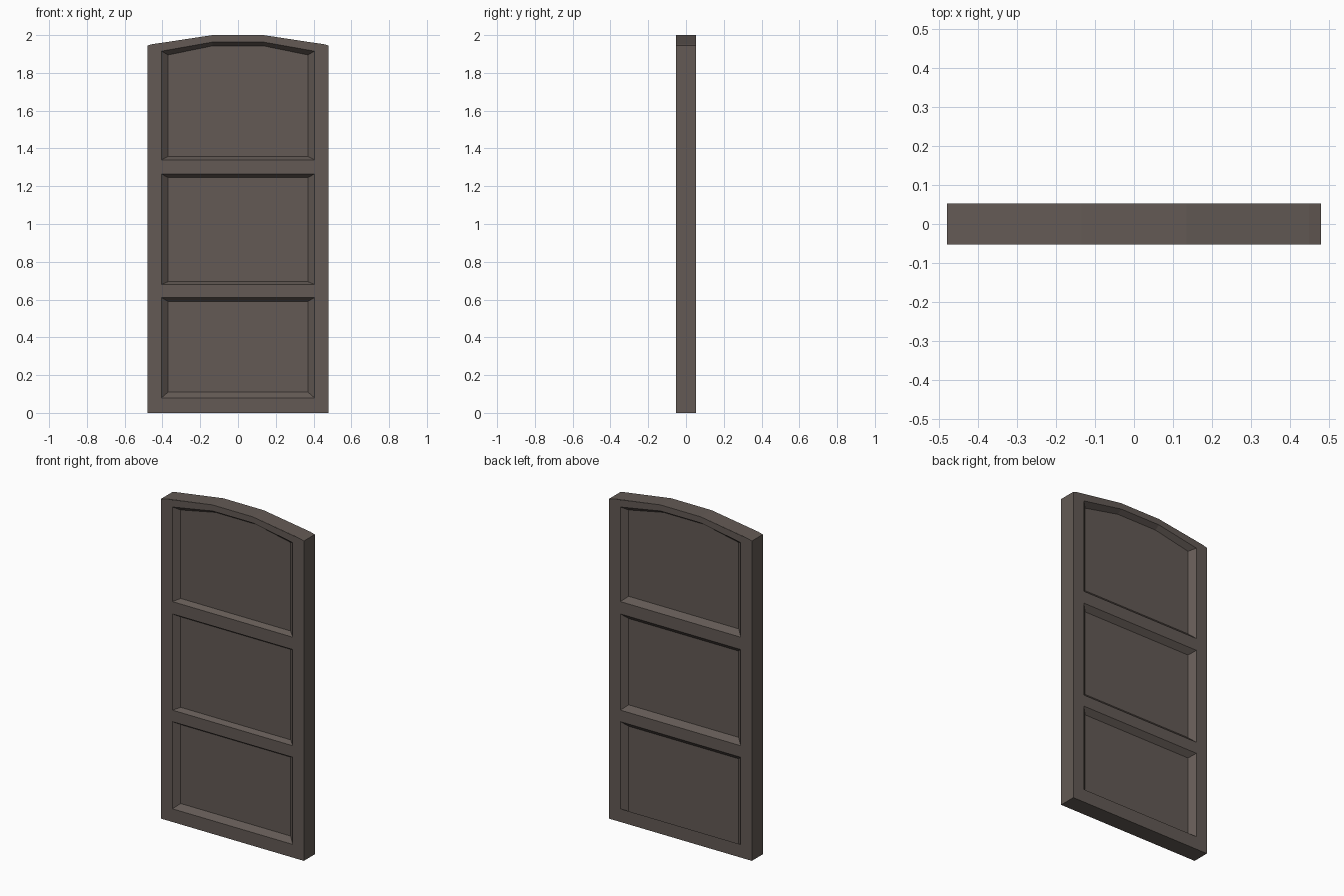
import bpy
import bmesh

cube = bpy.data.objects.get("Cube")
if cube:
    bpy.data.objects.remove(cube, do_unlink=True)

wood = bpy.data.materials.new("dark_grey_brown")
wood.use_nodes = True
colour = (0.125, 0.102, 0.09, 1)
wood.diffuse_color = colour
wood.node_tree.nodes["Principled BSDF"].inputs["Base Color"].default_value = colour

W, T, D = 0.48, 0.0525, 0.03      # half width, half thickness, recess depth
PX, IX = 0.405, 0.37              # half width of panel opening and panel floor
CROWN = 0.135                     # half width of the flat part of the arch
outline = [(-W, 0), (W, 0), (W, 1.945), (0.45, 1.953), (CROWN, 2),
           (-CROWN, 2), (-0.45, 1.953), (-W, 1.945)]


def panel(x, low, high, rise=0):
    """Panel loop, counter-clockwise; a rise gives it an arched top."""
    loop = [(-x, low), (x, low), (x, high)]
    if rise:
        loop += [(CROWN, high + rise), (-CROWN, high + rise)]
    return loop + [(-x, high)]


openings = [(0.08, 0.61, 0), (0.68, 1.265, 0), (1.34, 1.915, 0.048)]
# Height of the bevel below and above each panel
front_bevels = [(0.03, 0.02), (0.015, 0.02), (0.017, 0.02)]
back_bevels = [(-0.02, 0.03), (0.03, 0.03), (0.03, 0.02)]

bm = bmesh.new()


def face(points, flip=False):
    verts = [bm.verts.new(p) for p in points]
    bm.faces.new(verts[::-1] if flip else verts)


def side(sign, bevels):
    """One face of the door: stiles, rails, crown and recessed panels."""
    back = sign > 0

    def flat(points, y):
        face([(x, y, z) for x, z in points], back)

    y_out, y_in = sign * T, sign * (T - D)
    top = 1.959
    # Stiles
    stile = [(PX, 0), (W, 0), (W, 1.945), (0.45, 1.953), (PX, top)]
    flat(stile, y_out)
    flat([(-x, z) for x, z in reversed(stile)], y_out)
    # Rails below each opening
    low = 0
    for z0, z1, rise in openings:
        flat(panel(PX, low, z0), y_out)
        low = z1
    # Arched crown in three strips
    under = openings[-1][1]
    over = under + openings[-1][2]
    for a, b in (((-PX, under, top), (-CROWN, over, 2)),
                 ((-CROWN, over, 2), (CROWN, over, 2)),
                 ((CROWN, over, 2), (PX, under, top))):
        flat([(a[0], a[1]), (b[0], b[1]), (b[0], b[2]), (a[0], a[2])], y_out)
    # Bevels and panel floors
    for (z0, z1, rise), (lift, drop) in zip(openings, bevels):
        outer = panel(PX, z0, z1, rise)
        inner = panel(IX, z0 + lift, z1 - drop, rise)
        for i in range(len(outer)):
            j = (i + 1) % len(outer)
            face([(outer[i][0], y_out, outer[i][1]), (outer[j][0], y_out, outer[j][1]),
                  (inner[j][0], y_in, inner[j][1]), (inner[i][0], y_in, inner[i][1])], back)
        flat(inner, y_in)


side(-1, front_bevels)
side(1, back_bevels)

# Outer edge of the slab
for i, (x0, z0) in enumerate(outline):
    x1, z1 = outline[(i + 1) % len(outline)]
    face([(x0, -T, z0), (x0, T, z0), (x1, T, z1), (x1, -T, z1)])

bmesh.ops.remove_doubles(bm, verts=bm.verts, dist=0.0001)
mesh = bpy.data.meshes.new("door")
bm.to_mesh(mesh)
bm.free()
mesh.materials.append(wood)
door = bpy.data.objects.new("door", mesh)
bpy.context.collection.objects.link(door)
